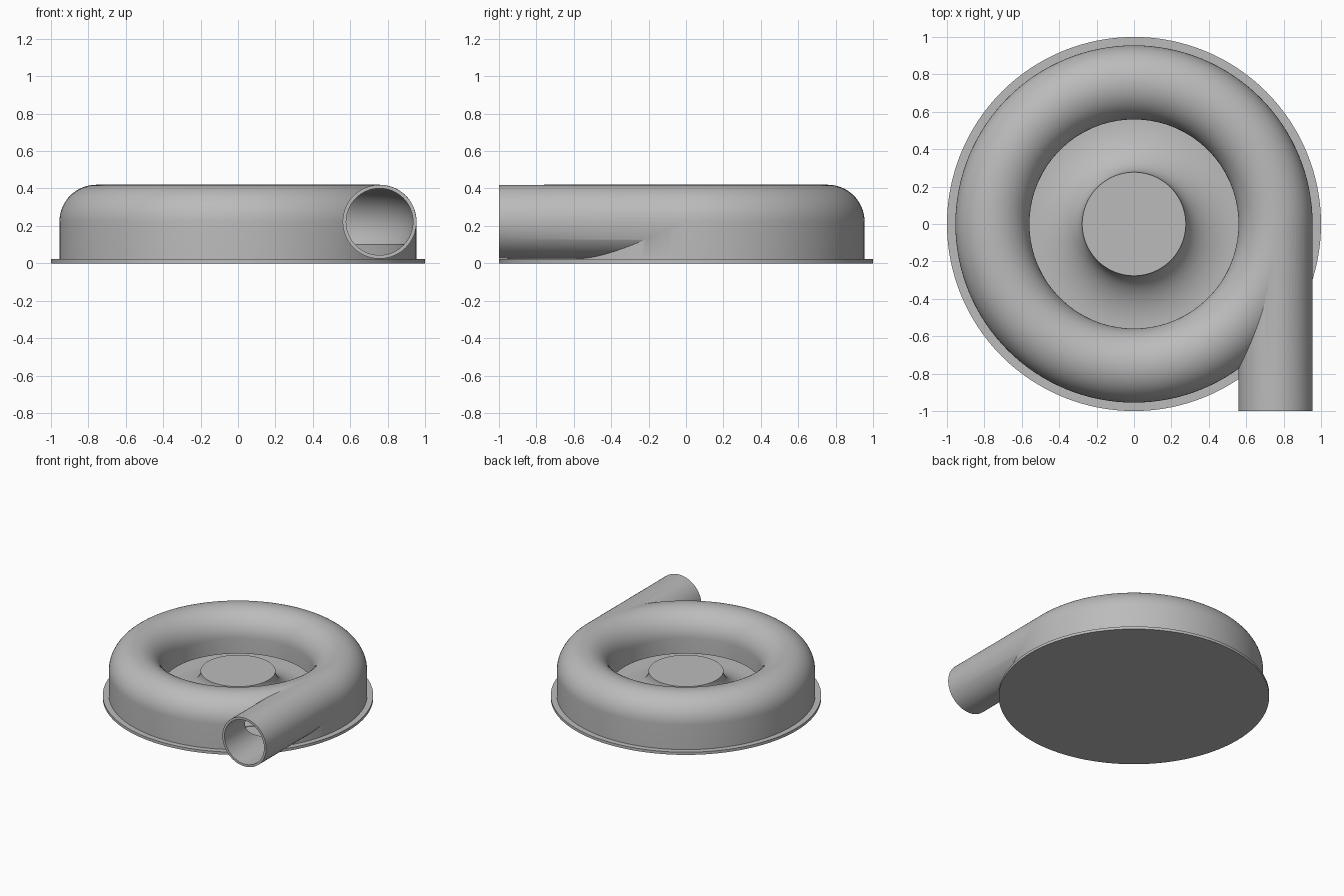
import bpy, bmesh, math
from mathutils import Matrix

cube = bpy.data.objects.get("Cube")
if cube:
    bpy.data.objects.remove(cube, do_unlink=True)

grey = bpy.data.materials.new("cast_grey")
grey.use_nodes = True
colour = (0.5, 0.5, 0.5, 1)
grey.diffuse_color = colour
grey.node_tree.nodes["Principled BSDF"].inputs["Base Color"].default_value = colour

SEG = 128
RING, MID = 0.757, 0.222      # centre line of the scroll tube
OUTER, BORE = 0.198, 0.179    # tube radii
PLATE, GAP = 0.022, 0.1       # back plate top and diffuser ceiling


def make(name, bm):
    bmesh.ops.recalc_face_normals(bm, faces=bm.faces)
    mesh = bpy.data.meshes.new(name)
    bm.to_mesh(mesh)
    bm.free()
    mesh.materials.append(grey)
    obj = bpy.data.objects.new(name, mesh)
    bpy.context.collection.objects.link(obj)
    return obj


def revolve(name, profile, closed=False):
    """Spin (radius, z) points about the z axis."""
    bm = bmesh.new()
    verts = [bm.verts.new((r, 0, z)) for r, z in profile]
    pairs = list(zip(verts, verts[1:]))
    if closed:
        pairs.append((verts[-1], verts[0]))
    edges = [bm.edges.new(p) for p in pairs]
    bmesh.ops.spin(bm, geom=verts + edges, axis=(0, 0, 1), cent=(0, 0, 0),
                   angle=math.tau, steps=SEG, use_merge=True)
    bmesh.ops.remove_doubles(bm, verts=bm.verts, dist=1e-5)
    return make(name, bm)


def tube(name, radius, start, end):
    """Solid cylinder along y on the outlet centre line."""
    bm = bmesh.new()
    place = Matrix.Translation((RING, (start + end) / 2, MID)) @ Matrix.Rotation(math.pi / 2, 4, "X")
    bmesh.ops.create_cone(bm, cap_ends=True, segments=64, radius1=radius,
                          radius2=radius, depth=end - start, matrix=place)
    return make(name, bm)


def arc(radius, a0, a1, steps):
    angles = [a0 + (a1 - a0) * i / steps for i in range(steps + 1)]
    return [(RING + radius * math.cos(a), MID + radius * math.sin(a)) for a in angles]


def smooth(obj):
    bpy.ops.object.select_all(action="DESELECT")
    obj.select_set(True)
    bpy.context.view_layer.objects.active = obj
    bpy.ops.object.shade_smooth_by_angle(angle=math.radians(30))


# Back plate
smooth(revolve("back_plate", [(0, 0), (1, 0), (1, PLATE), (0, PLATE)]))

# Hub with a concave flare down to the plate
hub_r, hub_z, flare_r = 0.277, 0.22, 0.56
flare = []
for i in range(21):
    a = math.pi / 2 * i / 20
    flare.append((flare_r - (flare_r - hub_r) * math.cos(a),
                  hub_z - (hub_z - PLATE - 0.004) * math.sin(a)))
smooth(revolve("hub", [(0, hub_z)] + flare + [(flare_r, PLATE - 0.005), (0, PLATE - 0.005)]))

# Scroll casing: rounded ring with straight skirts
casing = revolve("scroll_casing",
                 [(RING + OUTER, PLATE - 0.002)] + arc(OUTER, 0, math.pi, 32)
                 + [(RING - OUTER, GAP), (RING - OUTER + 0.1, GAP),
                    (RING - OUTER + 0.1, PLATE - 0.002)], closed=True)

# Hollow passage with an open slot to the centre
dip = math.asin((MID - GAP) / BORE)
half = BORE * math.cos(dip)
passage = revolve("passage_cutter",
                  [(RING + half, -0.1)] + arc(BORE, -dip, math.pi + dip, 48)
                  + [(RING - half, -0.1)], closed=True)

# Outlet pipe and its bore
outlet = tube("outlet_solid", OUTER - 0.0005, -1, -0.02)
bore = tube("outlet_cutter", BORE - 0.0005, -1.1, -0.021)

for helper, operation in ((outlet, "UNION"), (passage, "DIFFERENCE"), (bore, "DIFFERENCE")):
    mod = casing.modifiers.new(helper.name, "BOOLEAN")
    mod.operation = operation
    mod.solver = "EXACT"
    mod.object = helper
bpy.context.view_layer.objects.active = casing
for mod in list(casing.modifiers):
    bpy.ops.object.modifier_apply(modifier=mod.name)
for helper in (outlet, passage, bore):
    bpy.data.objects.remove(helper, do_unlink=True)
smooth(casing)
